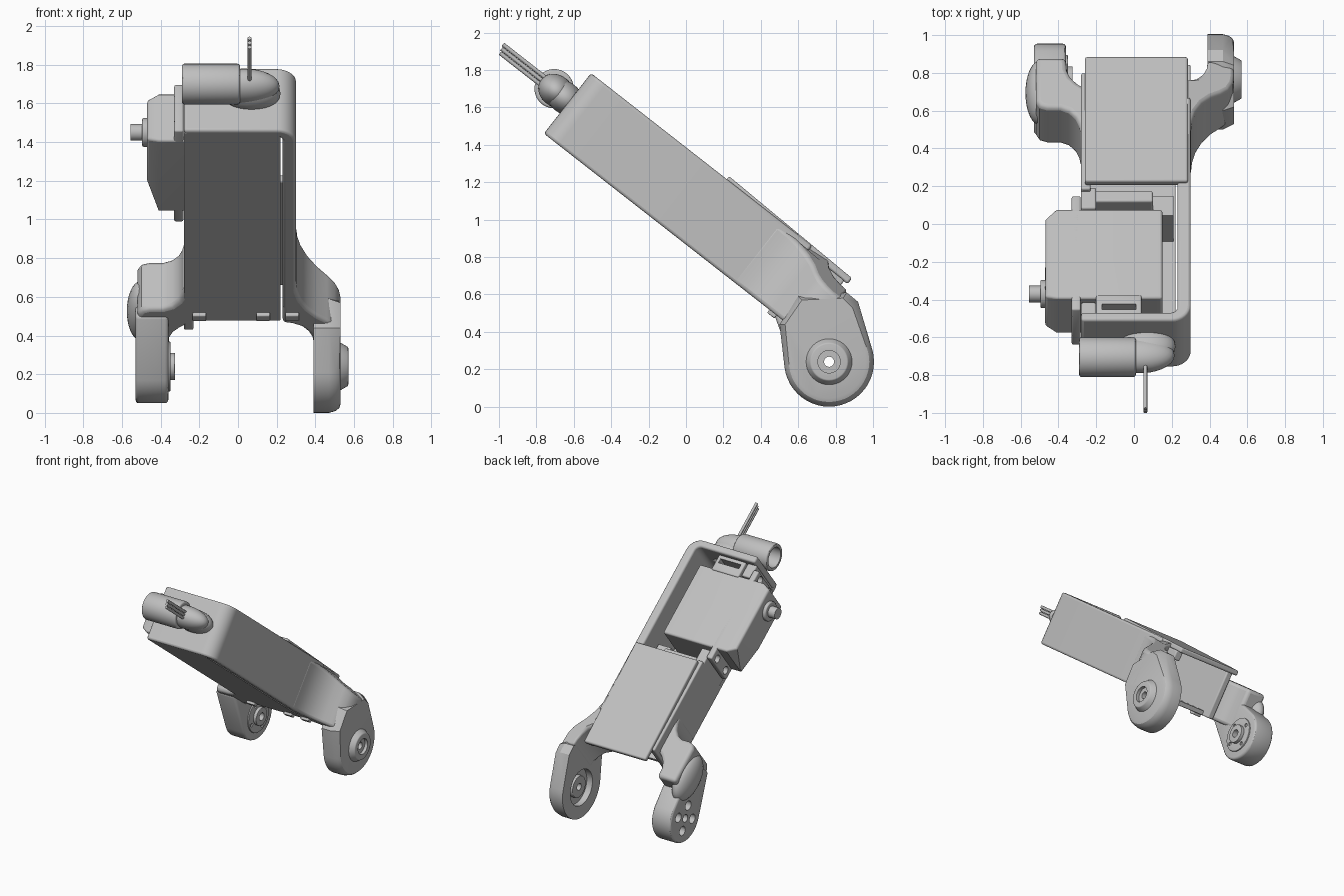
import bpy, bmesh, math
from mathutils import Matrix, Vector

if "Cube" in bpy.data.objects:
    bpy.data.objects.remove(bpy.data.objects["Cube"], do_unlink=True)

grey = bpy.data.materials.new("light_grey")
grey.use_nodes = True
grey.diffuse_color = (0.52, 0.52, 0.52, 1)
grey.node_tree.nodes["Principled BSDF"].inputs["Base Color"].default_value = (0.52, 0.52, 0.52, 1)

# Tilted arm frame: x across, s down the arm, t out of its upper face
TILT = math.radians(38)
ARM = Matrix.Translation((0, -0.76, 1.46)) @ Matrix.Rotation(-TILT, 4, 'X')
PIVOT = (0.765, 0.24)


def arm(x, s, t):
    return ARM @ Vector((x, s, t))


def finish(name, bm, bevel=0, segments=3):
    bmesh.ops.recalc_face_normals(bm, faces=bm.faces)
    mesh = bpy.data.meshes.new(name)
    bm.to_mesh(mesh)
    bm.free()
    mesh.materials.append(grey)
    ob = bpy.data.objects.new(name, mesh)
    bpy.context.collection.objects.link(ob)
    if bevel:
        m = ob.modifiers.new("round", 'BEVEL')
        m.width, m.segments = bevel, segments
        m.limit_method, m.angle_limit = 'ANGLE', math.radians(40)
    return ob


def hull(name, points, bevel=0):
    bm = bmesh.new()
    for p in points:
        bm.verts.new(p)
    res = bmesh.ops.convex_hull(bm, input=bm.verts)
    junk = {g for g in res["geom_interior"] + res["geom_unused"] if isinstance(g, bmesh.types.BMVert)}
    bmesh.ops.delete(bm, geom=list(junk), context='VERTS')
    bmesh.ops.dissolve_limit(bm, angle_limit=0.02, verts=bm.verts, edges=bm.edges)
    return finish(name, bm, bevel)


def arm_box(name, xs, ss, ts, bevel=0):
    return hull(name, [arm(x, s, t) for x in xs for s in ss for t in ts], bevel)


def arm_prism(name, outline, height, bevel):
    """Outline in (x, s), raised along t to a height that may vary with x."""
    bm = bmesh.new()
    low = [bm.verts.new(arm(x, s, 0)) for x, s in outline]
    high = [bm.verts.new(arm(x, s, height(x))) for x, s in outline]
    bm.faces.new(low)
    bm.faces.new(high)
    for i in range(len(low)):
        bm.faces.new((low[i - 1], low[i], high[i], high[i - 1]))
    return finish(name, bm, bevel)


def slab(x0, x1, outline):
    return [(x, y, z) for x in (x0, x1) for y, z in outline]


def cyl(name, x0, x1, yz, r0, r1=None, sides=40, bevel=0):
    bm = bmesh.new()
    place = Matrix.Translation(((x0 + x1) / 2, *yz)) @ Matrix.Rotation(math.pi / 2, 4, 'Y')
    bmesh.ops.create_cone(bm, cap_ends=True, segments=sides, radius1=r0,
                          radius2=r0 if r1 is None else r1, depth=x1 - x0, matrix=place)
    return finish(name, bm, bevel)


def ball(name, centre, radii):
    bm = bmesh.new()
    bmesh.ops.create_uvsphere(bm, u_segments=32, v_segments=16, radius=1,
                              matrix=ARM @ Matrix.Translation(centre) @ Matrix.Diagonal((*radii, 1)))
    return finish(name, bm)


def cut(ob, *cutters):
    for c in cutters:
        m = ob.modifiers.new("cut", 'BOOLEAN')
        m.operation, m.solver, m.object = 'DIFFERENCE', 'EXACT', c
    deps = bpy.context.evaluated_depsgraph_get()
    deps.update()
    mesh = bpy.data.meshes.new_from_object(ob.evaluated_get(deps))
    ob.modifiers.clear()
    ob.data = mesh
    for c in cutters:
        bpy.data.objects.remove(c, do_unlink=True)


def ring(radius, count=4, turn=0.0):
    return [(PIVOT[0] + radius * math.cos(turn + i * math.tau / count),
             PIVOT[1] + radius * math.sin(turn + i * math.tau / count)) for i in range(count)]


# Tray: end wall and long side wall in one rounded L
turns = [i * math.pi / 16 for i in range(9)]
outer = [(0.2 + 0.1 * math.sin(a), 0.1 - 0.1 * math.cos(a)) for a in turns]
inner = [(0.19 + 0.04 * math.sin(a), 0.095 - 0.04 * math.cos(a)) for a in turns]
tray = [(-0.28, 0)] + outer + [(0.3, 1.5), (0.23, 1.5)] + inner[::-1] + [(-0.28, 0.055)]
arm_prism("tray_wall", tray, lambda x: 0.41, 0.015)

# Rest of the hollow body
arm_box("floor_panel", (-0.28, 0.22), (0.02, 1.6), (0, 0.035), 0.006)
arm_box("right_wall", (-0.28, -0.23), (0.9, 1.68), (0, 0.385), 0.01)
panel = [arm(x, s, t) for x in (-0.26, 0.285)
         for s, t in ((0.92, 0.385), (0.92, 0.43), (1.775, 0.365), (1.775, 0.405))]
hull("back_panel", panel, 0.012)
arm_box("cross_wall", (-0.27, 0.1), (0.86, 0.93), (0.03, 0.33), 0.01)
arm_box("cross_post", (0.1, 0.21), (0.82, 0.95), (0.03, 0.26))
for label, span in (("upper", (0.05, 0.16)), ("lower", (0.79, 0.93))):
    arm_box(label + "_servo_post", (-0.28, -0.2), span, (0.03, 0.36), 0.01)

# Servo motor
servo = [arm(x, s, t) for x in (-0.41, 0.15) for s in (0.174, 0.77) for t in (0.07, 0.377)]
servo += [arm(-0.47, s, t) for s, t in ((0.2, 0.1), (0.2, 0.355), (0.55, 0.1), (0.72, 0.355))]
hull("servo_case", servo, 0.012)
ears = arm_box("servo_ears", (-0.33, -0.282), (0.095, 0.86), (0.07, 0.377), 0.01)
cut(ears, *[cyl("cutter", -0.4, -0.2, arm(0, s, t).yz, 0.03, sides=20)
            for s in (0.133, 0.818) for t in (0.14, 0.305)])
shaft = arm(0, 0.313, 0.232).yz
cyl("servo_collar", -0.495, -0.45, shaft, 0.075, bevel=0.008)
cyl("servo_shaft", -0.555, -0.48, shaft, 0.044, sides=14)
plug = arm_box("plug_housing", (-0.2, 0.04), (0.06, 0.19), (0.1, 0.385), 0.01)
cut(plug, arm_box("cutter", (-0.17, 0.01), (0.09, 0.125), (0.3, 0.5)))

# Cable guide: open tube along x and an elbow into the end wall
guide = cyl("cable_guide", -0.29, 0.01, (-0.705, 1.7), 0.105, bevel=0.012)
cut(guide, cyl("cutter", -0.35, -0.08, (-0.705, 1.7), 0.078))
ball("cable_elbow", (0.03, -0.09, 0.22), (0.185, 0.1, 0.085))
ball("cable_neck", (0.07, -0.03, 0.22), (0.15, 0.11, 0.085))
for i in range(3):
    wire = bpy.data.curves.new("wire", 'CURVE')
    wire.dimensions = '3D'
    wire.bevel_depth, wire.bevel_resolution, wire.use_fill_caps = 0.011, 2, True
    line = wire.splines.new('POLY')
    line.points.add(1)
    for p, s in zip(line.points, (-0.1, -0.45 - 0.008 * i)):
        p.co = (*arm(0.06, s, 0.195 + 0.023 * i), 1)
    wire.materials.append(grey)
    bpy.context.collection.objects.link(bpy.data.objects.new("wire_" + str(i + 1), wire))

# Left fork leg, rounded on its outer face, with idler boss
left_top = [(0.5, 0.44), (0.6, 0.59), (0.86, 0.61), (0.92, 0.56)]
left = slab(0.39, 0.47, ring(0.24, 48) + left_top)
for x, r in ((0.505, 0.23), (0.523, 0.215), (0.53, 0.195)):
    left += [(x, y, z) for y, z in ring(r, 48)]
left += [(0.53, y, z) for y, z in ((0.53, 0.44), (0.62, 0.57), (0.84, 0.58), (0.89, 0.53))]
left_leg = hull("left_leg", left)
cut(left_leg, cyl("cutter", 0.3, 0.44, PIVOT, 0.14), cyl("cutter", 0.3, 0.7, PIVOT, 0.06))
boss = cyl("idler_boss", 0.5, 0.57, PIVOT, 0.14, 0.1, bevel=0.006)
cut(boss, cyl("cutter", 0.545, 0.65, PIVOT, 0.06), cyl("cutter", 0.4, 0.65, PIVOT, 0.027))
bearing = cyl("idler_bearing", 0.41, 0.52, PIVOT, 0.085, bevel=0.006)
cut(bearing, cyl("cutter", 0.3, 0.65, PIVOT, 0.027))

# Left shoulder: wall that sweeps out from the body to the leg
left_out = [(0.3, 1.28), (0.307, 1.36), (0.325, 1.43), (0.36, 1.5), (0.41, 1.56),
            (0.46, 1.6), (0.5, 1.64), (0.523, 1.69), (0.53, 1.74), (0.53, 1.8)]
left_in = [(0.39, 1.8), (0.385, 1.75), (0.365, 1.7), (0.33, 1.655), (0.28, 1.63), (0.23, 1.62), (0.23, 1.28)]
arm_prism("left_shoulder", left_out + left_in, lambda x: 0.385 - 0.45 * max(0, x - 0.3), 0.02)
arm_box("left_panel_rib", (0.24, 0.3), (1.5, 1.75), (0.3, 0.37), 0.01)

# Right fork leg with drive horn
right_top = [tuple(arm(0, s, t).yz) for s, t in ((1.56, 0), (1.6, 0.15), (1.8, 0.2))]
right_leg = hull("right_leg", slab(-0.53, -0.36, ring(0.19, 48) + right_top), 0.018)
cut(right_leg, cyl("cutter", -0.7, -0.2, PIVOT, 0.03),
    *[cyl("cutter", -0.6, -0.45, p, 0.036, sides=24) for p in ring(0.095, 4, 0.4)])
for label, x0, x1, r in (("horn_disc", -0.37, -0.35, 0.13), ("horn_hub", -0.36, -0.325, 0.07)):
    disc = cyl(label, x0, x1, PIVOT, r, bevel=0.004)
    holes = [cyl("cutter", -0.5, -0.2, PIVOT, 0.03)]
    if label == "horn_disc":
        holes += [cyl("cutter", -0.5, -0.2, p, 0.014, sides=16) for p in ring(0.1, 4, 0.4)]
    cut(disc, *holes)

# Right shoulder: swept wall ending in a rounded block
right_out = [(-0.28, 1.33), (-0.29, 1.39), (-0.31, 1.44), (-0.345, 1.48), (-0.39, 1.5),
             (-0.46, 1.5), (-0.5, 1.515), (-0.52, 1.55), (-0.52, 1.84)]
right_in = [(-0.36, 1.84), (-0.355, 1.76), (-0.335, 1.71), (-0.3, 1.67), (-0.26, 1.64), (-0.23, 1.62), (-0.23, 1.33)]
arm_prism("right_shoulder", right_out + right_in, lambda x: 0.315, 0.035)
ball("right_shoulder_bulge", (-0.5, 1.72, 0.16), (0.075, 0.19, 0.13))

# Small clips under the lower edge of the floor
for x in (-0.2, 0.13, 0.28):
    arm_box("floor_clip", (x - 0.035, x + 0.035), (1.53, 1.58), (-0.02, 0.02), 0.006)

# Smooth shading with sharp edges kept
for ob in bpy.context.scene.objects:
    ob.select_set(ob.type == 'MESH')
    if ob.type == 'MESH':
        bpy.context.view_layer.objects.active = ob
bpy.ops.object.shade_smooth_by_angle(angle=math.radians(30))
